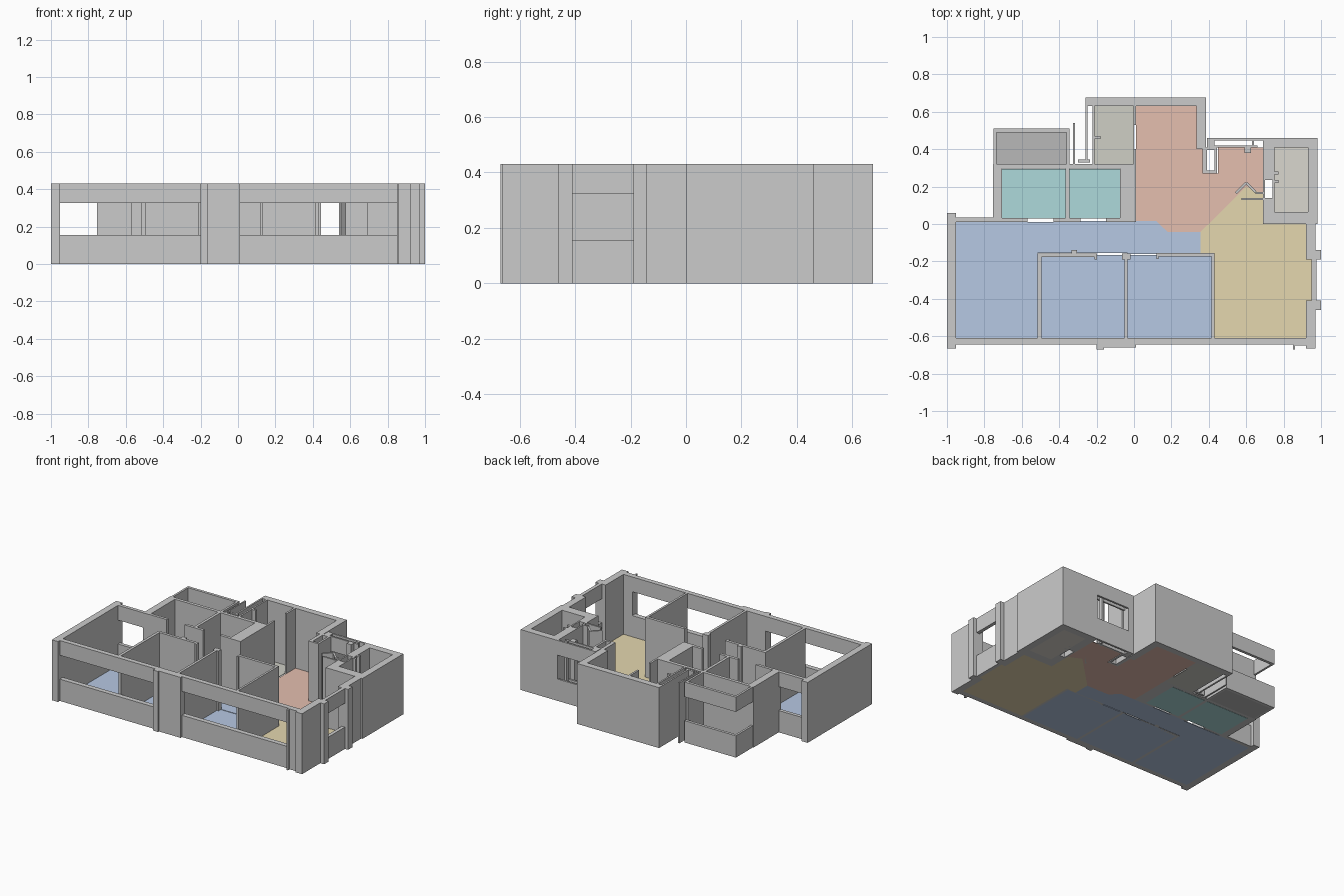
import bpy, bmesh
from math import atan2, hypot

if "Cube" in bpy.data.objects:
    bpy.data.objects.remove(bpy.data.objects["Cube"])

H, SILL, LINTEL = 0.43, 0.155, 0.325


def wall(name, x0, x1, y0, y1, z0=0.0, z1=H):
    """Axis-aligned block given by its extents."""
    bm = bmesh.new()
    bmesh.ops.create_cube(bm, size=1)
    for v in bm.verts:
        v.co.x = x0 + (v.co.x + .5) * (x1 - x0)
        v.co.y = y0 + (v.co.y + .5) * (y1 - y0)
        v.co.z = z0 + (v.co.z + .5) * (z1 - z0)
    me = bpy.data.meshes.new(name)
    bm.to_mesh(me)
    bm.free()
    ob = bpy.data.objects.new(name, me)
    bpy.context.collection.objects.link(ob)
    return ob


def window(name, *ext):
    """Wall strip with an open window band between sill and lintel."""
    wall(name + "_parapet", *ext, 0, SILL)
    wall(name + "_lintel", *ext, LINTEL, H)


def slanted(name, a, b, t=0.014):
    """Thin wall between two plan points."""
    length = hypot(b[0] - a[0], b[1] - a[1])
    ob = wall(name, 0, length, -t / 2, t / 2)
    ob.location = (a[0], a[1], 0)
    ob.rotation_euler.z = atan2(b[1] - a[1], b[0] - a[0])


mats = {}
for key, rgb in dict(blue=(.47, .58, .77), red=(.78, .52, .43), yellow=(.78, .68, .43),
                     teal=(.42, .70, .71), dark=(.48, .48, .48), sage=(.62, .62, .56),
                     beige=(.70, .68, .62)).items():
    mats[key] = bpy.data.materials.new(key + "_floor")
    mats[key].diffuse_color = (*rgb, 1)


def floor(name, color, pts):
    """Thin coloured slab with the given plan outline."""
    bm = bmesh.new()
    f = bm.faces.new([bm.verts.new((x, y, 0)) for x, y in pts])
    ext = bmesh.ops.extrude_face_region(bm, geom=[f])
    for v in ext["geom"]:
        if isinstance(v, bmesh.types.BMVert):
            v.co.z = 0.004
    bmesh.ops.recalc_face_normals(bm, faces=bm.faces)
    me = bpy.data.meshes.new(name)
    bm.to_mesh(me)
    bm.free()
    me.materials.append(mats[color])
    bpy.context.collection.objects.link(bpy.data.objects.new(name, me))


def rect(x0, x1, y0, y1):
    return [(x0, y0), (x1, y0), (x1, y1), (x0, y1)]


# Floors
floor("bedroom_left_floor", "blue", [(-.952, -.61), (-.515, -.61), (-.515, -.155),
                                     (-.41, -.155), (-.41, .01), (-.952, .01)])
floor("bedroom_middle_floor", "blue", rect(-.495, -.052, -.61, -.165))
floor("bedroom_right_floor", "blue", rect(-.034, .415, -.61, -.165))
floor("hall_floor", "blue", rect(-.41, -.034, -.155, .015))
floor("corridor_floor", "blue", [(-.034, -.16), (.355, -.16), (.355, -.043), (.18, -.043),
                                 (.12, .015), (-.034, .015)])
floor("living_floor", "yellow", [(.43, -.61), (.92, -.61), (.92, -.41), (.95, -.41), (.95, -.19),
                                 (.92, -.19), (.92, 0), (.69, 0), (.69, .16), (.6, .2),
                                 (.355, -.043), (.355, -.16), (.43, -.16)])
floor("dining_floor", "red", [(.01, .015), (.12, .015), (.18, -.043), (.355, -.043), (.6, .2),
                              (.69, .16), (.69, .41), (.45, .41), (.45, .27), (.365, .27),
                              (.365, .4), (.335, .4), (.335, .63), (.01, .63)])
floor("bath_left_floor", "teal", rect(-.705, -.365, .03, .295))
floor("bath_right_floor", "teal", rect(-.345, -.075, .03, .295))
floor("balcony_floor", "dark", rect(-.735, -.36, .32, .49))
floor("utility_floor", "sage", rect(-.21, 0, .32, .63))
floor("stair_floor", "beige", rect(.75, .93, .065, .41))

# Front facade: windows between piers
window("front_window_left", -.952, -.2, -.645, -.61)
window("front_window_right", .01, .86, -.645, -.61)
wall("front_pier", -.165, .01, -.66, -.61)
wall("front_pier_step", -.2, -.16, -.67, -.61)
wall("front_corner_return", .855, .92, -.65, -.61)
wall("front_corner_nib", .85, .862, -.67, -.61)

# Left side
wall("left_wall", -1, -.952, -.665, .06)
window("left_rear_window", -.952, -.755, .01, .035)

# Right side: wall, two bumps and a window between
wall("right_corner", .92, .97, -.665, -.46)
wall("right_wall", .92, .97, -.14, .01)
for n, y in enumerate((-.46, -.19)):
    wall(f"right_bump_{n}", .92, 1, y, y + .05)
window("right_window", .95, .975, -.41, -.19)

# Rear right block with its shaft
wall("block_south", .69, .98, 0, .065)
wall("block_east", .93, .98, .065, .46)
wall("block_north", .69, .93, .41, .46)
wall("block_west_low", .69, .75, .065, .14)
wall("block_west_high", .69, .75, .235, .41)
wall("shaft_outer_skin", .69, .7, .14, .235)
wall("shaft_inner_skin", .74, .75, .14, .235)
for n, y in enumerate((.22, .265)):
    wall(f"block_jamb_{n}", .75, .773, y, y + .015)

# Rear right window bay
window("bay_outer_window", .43, .69, .447, .46)
window("bay_inner_window", .43, .66, .41, .421)
wall("bay_jamb", .39, .43, .41, .46)
wall("bay_post", .63, .642, .421, .447)
wall("bay_door_jamb", .59, .625, .38, .41)
wall("duct_west", .365, .39, .27, .41)
wall("duct_east", .43, .445, .27, .41)
wall("duct_south", .39, .43, .27, .285)
wall("duct_north", .39, .43, .395, .41)
slanted("screen_left", (.545, .165), (.6, .22))
slanted("screen_right", (.6, .22), (.65, .17))
wall("screen_bar", .575, .69, .128, .14)
wall("screen_back", .65, .69, .16, .172)

# Rear middle block
wall("rear_wall", -.26, .385, .63, .675)
wall("rear_east_wall", .335, .385, .4, .63)
wall("utility_west_inner", -.222, -.21, .32, .63)
wall("utility_west_outer", -.26, -.248, .34, .63)
wall("utility_south", -.222, 0, .308, .322)
wall("utility_jamb", -.21, -.18, .455, .47)
wall("utility_east_high", -.002, .012, .53, .63)
wall("utility_east_low", -.002, .012, .27, .4)
wall("shaft_screen", -.326, -.316, .32, .54)
wall("shaft_sill", -.30, -.235, .33, .345)

# Rear left balcony
window("balcony_rear", -.75, -.345, .49, .51)
window("balcony_left", -.75, -.735, .32, .49)
wall("balcony_right", -.36, -.345, .32, .49)

# Bathrooms
wall("bath_west", -.755, -.705, .01, .32)
wall("bath_north", -.705, -.05, .297, .32)
wall("bath_divider", -.365, -.345, .03, .297)
wall("bath_east", -.075, -.05, .01, .297)
wall("core_wall", -.05, .012, .01, .31)
for n, (a, b) in enumerate(((-.705, -.57), (-.43, -.285), (-.15, -.075))):
    wall(f"bath_south_{n}", a, b, .012, .032)

# Bedroom partitions
for n, (a, b) in enumerate(((-.515, -.495), (-.052, -.034), (.415, .43))):
    wall(f"partition_{n}", a, b, -.61, -.16)
wall("bedroom_middle_north", -.515, -.2, -.177, -.157)
wall("bedroom_right_north", .12, .43, -.175, -.155)
wall("door_jamb_middle", -.065, -.02, -.19, -.157)
wall("door_jamb_left", -.21, -.197, -.19, -.157)
wall("door_jamb_right", .12, .132, -.187, -.155)
wall("hall_jamb", -.335, -.305, -.157, -.14)

for m in bpy.data.materials:
    if m.users and not m.is_grease_pencil:
        m.use_nodes = True
        m.node_tree.nodes["Principled BSDF"].inputs["Base Color"].default_value = m.diffuse_color
